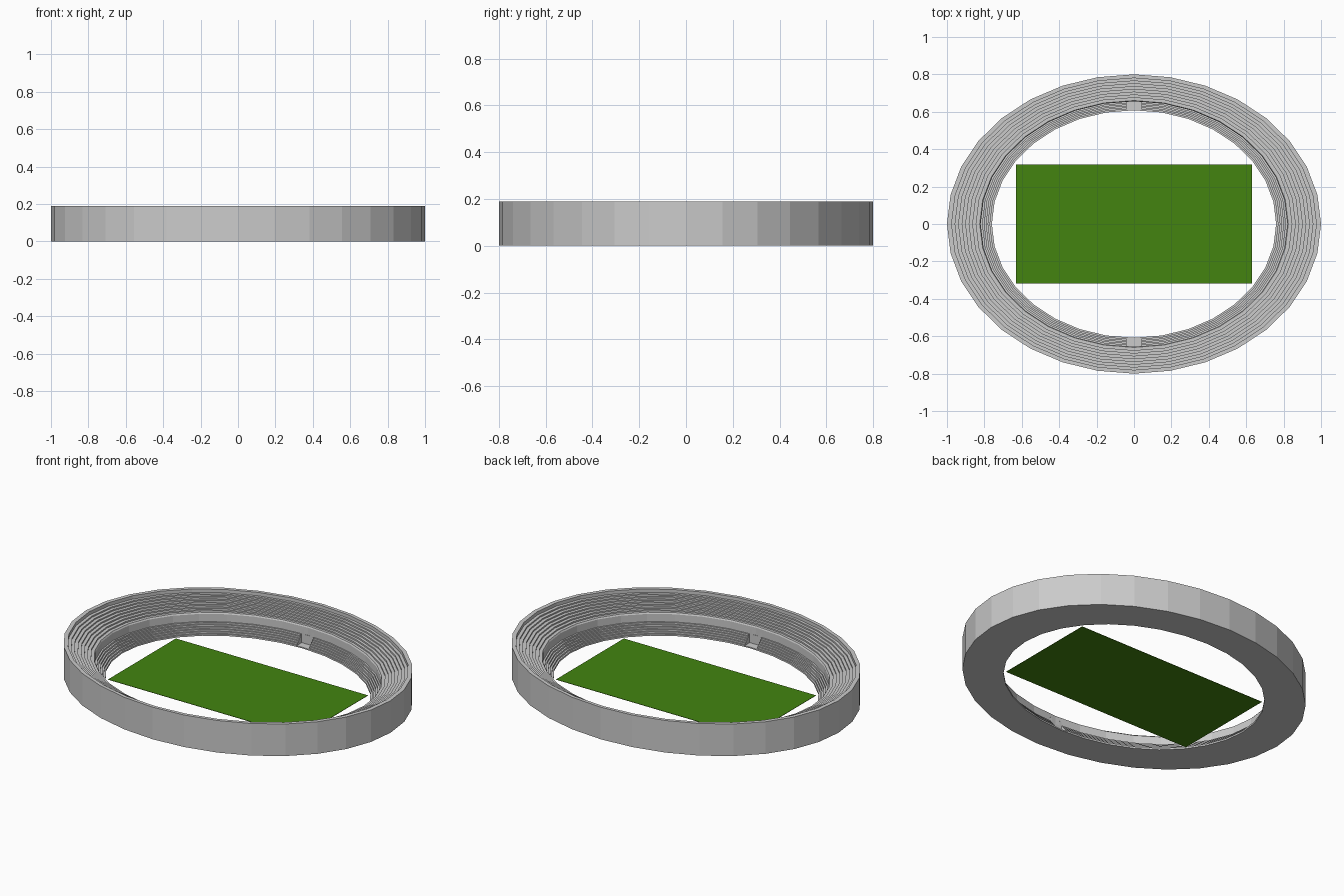
import bpy, bmesh, math

if "Cube" in bpy.data.objects:
    bpy.data.objects.remove(bpy.data.objects["Cube"])

SIDES = 32


def material(name, rgb):
    m = bpy.data.materials.new(name)
    m.diffuse_color = (*rgb, 1)
    m.use_nodes = True
    m.node_tree.nodes["Principled BSDF"].inputs["Base Color"].default_value = m.diffuse_color
    return m


concrete = material("concrete grey", (0.6, 0.6, 0.6))
grass = material("grass green", (0.056, 0.231, 0.005))


def add_object(name, bm, mat):
    bmesh.ops.recalc_face_normals(bm, faces=bm.faces)
    me = bpy.data.meshes.new(name)
    bm.to_mesh(me)
    bm.free()
    me.materials.append(mat)
    ob = bpy.data.objects.new(name, me)
    bpy.context.collection.objects.link(ob)
    return ob


def box(name, size, centre, mat):
    bm = bmesh.new()
    bmesh.ops.create_cube(bm, size=1)
    for v in bm.verts:
        v.co = [c * s + o for c, s, o in zip(v.co, size, centre)]
    return add_object(name, bm, mat)


def steps(r0, r1, z0, z1, n):
    """Stair profile: each step is a riser followed by a tread."""
    pts = []
    for i in range(n):
        z = z0 + (z1 - z0) * (i + 1) / n
        pts += [(r0 + (r1 - r0) * i / n, z), (r0 + (r1 - r0) * (i + 1) / n, z)]
    return pts


# Stand cross-section: underside, lower tier, wall, upper tier, rim
profile = [(1.0, 0.0), (0.76, 0.0)]
profile += steps(0.76, 0.82, 0.0, 0.06, 6)
profile += [(0.82, 0.105)]
profile += steps(0.825, 0.975, 0.105, 0.17, 8)
profile += [(0.975, 0.19), (1.0, 0.19)]

# Sweep the cross-section around an ellipse
bm = bmesh.new()
rings = []
for k in range(SIDES):
    a = 2 * math.pi * k / SIDES
    rings.append([bm.verts.new((r * math.cos(a), 0.8 * r * math.sin(a), z))
                  for r, z in profile])
n = len(profile)
for k in range(SIDES):
    a, b = rings[k], rings[(k + 1) % SIDES]
    for i in range(n):
        j = (i + 1) % n
        bm.faces.new((a[i], a[j], b[j], b[i]))
stand = add_object("stadium_stand", bm, concrete)

# Player entrances cut through the lower tier on both long sides
for name, side in (("front", -1), ("back", 1)):
    cutter = box(name + "_entrance_cutter", (0.08, 0.1, 0.08),
                 (0, side * 0.604, 0.047), concrete)
    cutter.hide_render = True
    cutter.hide_set(True)
    mod = stand.modifiers.new(name + "_entrance", 'BOOLEAN')
    mod.operation = 'DIFFERENCE'
    mod.solver = 'EXACT'
    mod.object = cutter

# Playing field
box("playing_field", (1.26, 0.635, 0.002), (0, 0, 0.001), grass)
